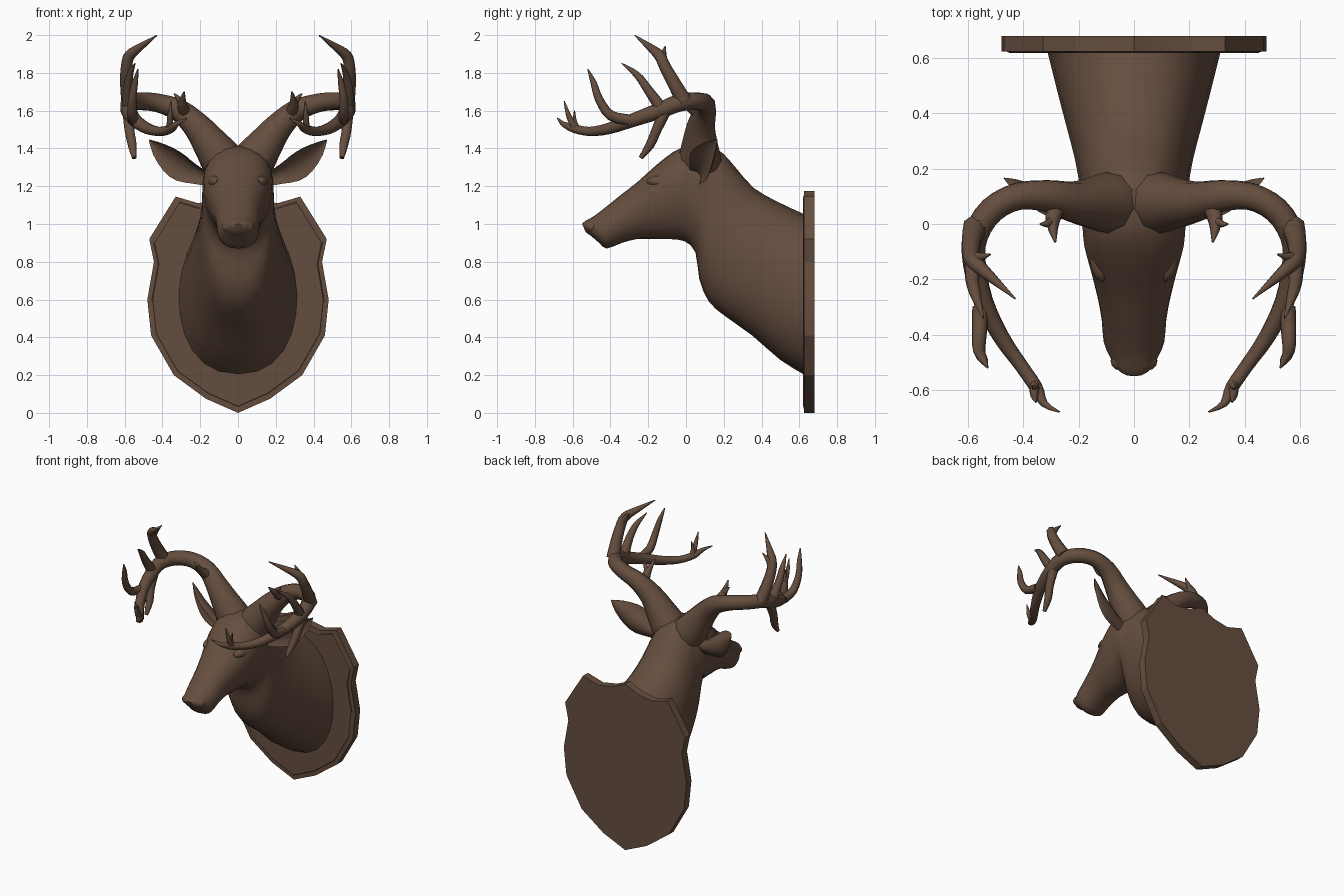
import bpy, bmesh, math
from mathutils import Vector

brown = bpy.data.materials.new("carved_brown_wood")
brown.diffuse_color = (0.130, 0.076, 0.049, 1)


def finish(name, bm, mirror=False, angle=50):
    bmesh.ops.recalc_face_normals(bm, faces=bm.faces)
    me = bpy.data.meshes.new(name)
    bm.to_mesh(me)
    bm.free()
    me.materials.append(brown)
    ob = bpy.data.objects.new(name, me)
    bpy.context.collection.objects.link(ob)
    if mirror:
        ob.modifiers.new("mirror", "MIRROR").use_mirror_merge = False
    bpy.context.view_layer.objects.active = ob
    ob.select_set(True)
    bpy.ops.object.shade_smooth_by_angle(angle=math.radians(angle))
    ob.select_set(False)
    return ob


def spline(rows, steps):
    """Catmull-Rom interpolation of equal-length tuples."""
    rows = [Vector(r) for r in rows]
    out = []
    for i in range(len(rows) - 1):
        a, b, c, d = (rows[max(i - 1, 0)], rows[i], rows[i + 1], rows[min(i + 2, len(rows) - 1)])
        for s in range(steps):
            t = s / steps
            out.append(0.5 * (2 * b + (c - a) * t + (2 * a - 5 * b + 4 * c - d) * t * t
                              + (3 * b - a - 3 * c + d) * t ** 3))
    return out + [rows[-1]]


def loft(bm, rings):
    loops = [[bm.verts.new(p) for p in r] for r in rings]
    n = len(loops[0])
    for a, b in zip(loops, loops[1:]):
        for i in range(n):
            bm.faces.new((a[i], a[(i + 1) % n], b[(i + 1) % n], b[i]))
    bm.faces.new(loops[0])
    bm.faces.new(loops[-1])


def tube(bm, pts, sides=8, steps=3):
    """Tapered tube through (x, y, z, radius) points."""
    path = spline(pts, steps)
    rings, u = [], Vector((0.3, 1, 0.2))
    for i, p in enumerate(path):
        d = (path[min(i + 1, len(path) - 1)].xyz - path[max(i - 1, 0)].xyz).normalized()
        u = (u - d * u.dot(d)).normalized()
        v = d.cross(u)
        rings.append([p.xyz + p.w * (u * math.cos(k * math.tau / sides) + v * math.sin(k * math.tau / sides))
                      for k in range(sides)])
    loft(bm, rings)


# Shield plaque: half outline mirrored, with a shallow inset rim on the front
half = [(0, 0.0), (0.17, 0.075), (0.34, 0.20), (0.46, 0.41), (0.48, 0.60), (0.445, 0.80),
        (0.47, 0.92), (0.33, 1.145), (0.21, 1.11), (0.10, 1.13), (0, 1.175)]
outline = half + [(-x, z) for x, z in half[-2:0:-1]]


def shield(y, s):
    return [(x * s, y, 0.6 + (z - 0.6) * s) for x, z in outline]


bm = bmesh.new()
loft(bm, [shield(0.68, 1), shield(0.625, 1), shield(0.623, 0.95), shield(0.619, 0.94)])
finish("shield_plaque", bm, angle=20)

# Neck and head: rings as (top y, top z, bottom y, bottom z, half width, top-heaviness)
stations = [(0.63, 1.05, 0.63, 0.20, 0.315, -0.05), (0.48, 1.12, 0.50, 0.28, 0.28, -0.05),
            (0.36, 1.19, 0.35, 0.41, 0.245, -0.05), (0.27, 1.29, 0.21, 0.51, 0.215, -0.05),
            (0.20, 1.37, 0.12, 0.59, 0.20, 0), (0.15, 1.40, 0.07, 0.71, 0.19, 0),
            (0.08, 1.415, 0.05, 0.85, 0.19, 0.08), (0.00, 1.41, -0.01, 0.91, 0.185, 0.15),
            (-0.07, 1.38, -0.10, 0.92, 0.178, 0.15), (-0.16, 1.31, -0.18, 0.92, 0.156, 0.12),
            (-0.26, 1.22, -0.26, 0.92, 0.133, 0.05), (-0.35, 1.15, -0.34, 0.90, 0.117, 0),
            (-0.43, 1.085, -0.42, 0.87, 0.11, -0.05), (-0.49, 1.04, -0.46, 0.90, 0.09, 0),
            (-0.535, 1.015, -0.50, 0.935, 0.065, 0.1), (-0.55, 1.00, -0.53, 0.955, 0.035, 0.1)]
SIDES = 24
rings = []
for yt, zt, yb, zb, w, k in spline(stations, 2):
    ring = []
    for i in range(SIDES):
        a = math.tau * i / SIDES
        c, s = math.cos(a), math.sin(a)
        t = (1 - c) / 2
        ring.append((math.copysign(abs(s) ** 0.85, s) * w * (1 + k * c),
                     yt + (yb - yt) * t, zt + (zb - zt) * t))
    rings.append(ring)
bm = bmesh.new()
loft(bm, rings)
finish("neck_and_head", bm)


# Eyes, brow ridges and nostril wings, mostly sunk into the head
def blob(name, loc, size, segs=12):
    bm = bmesh.new()
    bmesh.ops.create_uvsphere(bm, u_segments=segs, v_segments=8, radius=1)
    for v in bm.verts:
        v.co = Vector([v.co[i] * size[i] + loc[i] for i in range(3)])
    finish(name, bm, mirror=True)


blob("eyes", (0.136, -0.16, 1.17), (0.022, 0.03, 0.02))
blob("brow_ridges", (0.115, -0.12, 1.225), (0.045, 0.09, 0.035))
blob("nostril_wings", (0.05, -0.495, 0.985), (0.035, 0.035, 0.03))

# Ears: cupped leaf, sections along a curved axis with crescent cross-sections
bm = bmesh.new()
W, D = Vector((0.3, 0.5, -0.75)), Vector((-0.3, 0.75, 0.35))
rings = []
for x, y, z, w, d in spline([(0.15, 0.06, 1.25, 0.05, 0.05), (0.21, 0.07, 1.265, 0.055, 0.055),
                             (0.29, 0.085, 1.305, 0.085, 0.06), (0.36, 0.105, 1.35, 0.082, 0.05),
                             (0.43, 0.14, 1.405, 0.045, 0.03), (0.47, 0.165, 1.445, 0.004, 0.004)], 2):
    c = Vector((x, y, z))
    arc = [-1, -0.7, -0.3, 0.3, 0.7, 1]
    back = [c + W * w * s + D * d * (1.3 * (1 - s * s) - 0.5) for s in arc]
    front = [c + W * w * s + D * d * (0.8 * (1 - s * s) - 0.55) for s in reversed(arc)]
    rings.append(back + front)
loft(bm, rings)
finish("ears", bm, mirror=True)

# Antlers: main beam plus tines, points are (x, y, z, radius)
bm = bmesh.new()
tube(bm, [(0.03, 0.07, 1.26, 0.11), (0.085, 0.075, 1.34, 0.115), (0.15, 0.075, 1.43, 0.095),
          (0.22, 0.08, 1.52, 0.075), (0.31, 0.10, 1.60, 0.06), (0.42, 0.10, 1.64, 0.05),
          (0.515, 0.05, 1.65, 0.048), (0.572, -0.04, 1.64, 0.046), (0.578, -0.14, 1.60, 0.043),
          (0.545, -0.28, 1.55, 0.036), (0.48, -0.41, 1.505, 0.03), (0.41, -0.51, 1.49, 0.025),
          (0.355, -0.59, 1.505, 0.024), (0.325, -0.65, 1.53, 0.014), (0.27, -0.68, 1.56, 0.003)], sides=10)
tines = [
    # tall rear tine and its small fork
    [(0.575, -0.01, 1.65, 0.045), (0.588, -0.06, 1.74, 0.038), (0.59, -0.11, 1.83, 0.033),
     (0.575, -0.14, 1.89, 0.03), (0.52, -0.19, 1.935, 0.02), (0.43, -0.27, 1.998, 0.003)],
    [(0.585, -0.12, 1.85, 0.025), (0.56, -0.12, 1.895, 0.018), (0.52, -0.11, 1.94, 0.003)],
    # middle upright tine
    [(0.58, -0.13, 1.61, 0.035), (0.585, -0.20, 1.71, 0.026), (0.572, -0.26, 1.79, 0.019),
     (0.545, -0.34, 1.85, 0.003)],
    # front upright tine
    [(0.555, -0.30, 1.55, 0.03), (0.56, -0.40, 1.575, 0.027), (0.56, -0.46, 1.66, 0.022),
     (0.545, -0.49, 1.75, 0.016), (0.53, -0.52, 1.82, 0.003)],
    # hanging tine
    [(0.58, -0.11, 1.60, 0.034), (0.575, -0.155, 1.50, 0.028), (0.56, -0.19, 1.42, 0.025),
     (0.55, -0.24, 1.35, 0.012)],
    # brow tine and fork
    [(0.275, 0.08, 1.58, 0.035), (0.295, 0.01, 1.63, 0.026), (0.285, -0.065, 1.70, 0.004)],
    [(0.295, 0.01, 1.63, 0.02), (0.32, 0.0, 1.67, 0.012), (0.34, 0.0, 1.69, 0.003)],
    # tip tines
    [(0.36, -0.585, 1.505, 0.02), (0.36, -0.62, 1.57, 0.015), (0.355, -0.645, 1.65, 0.003)],
    [(0.36, -0.58, 1.51, 0.018), (0.36, -0.59, 1.55, 0.011), (0.37, -0.59, 1.60, 0.003)],
]
for t in tines:
    tube(bm, t)
finish("antlers", bm, mirror=True)
